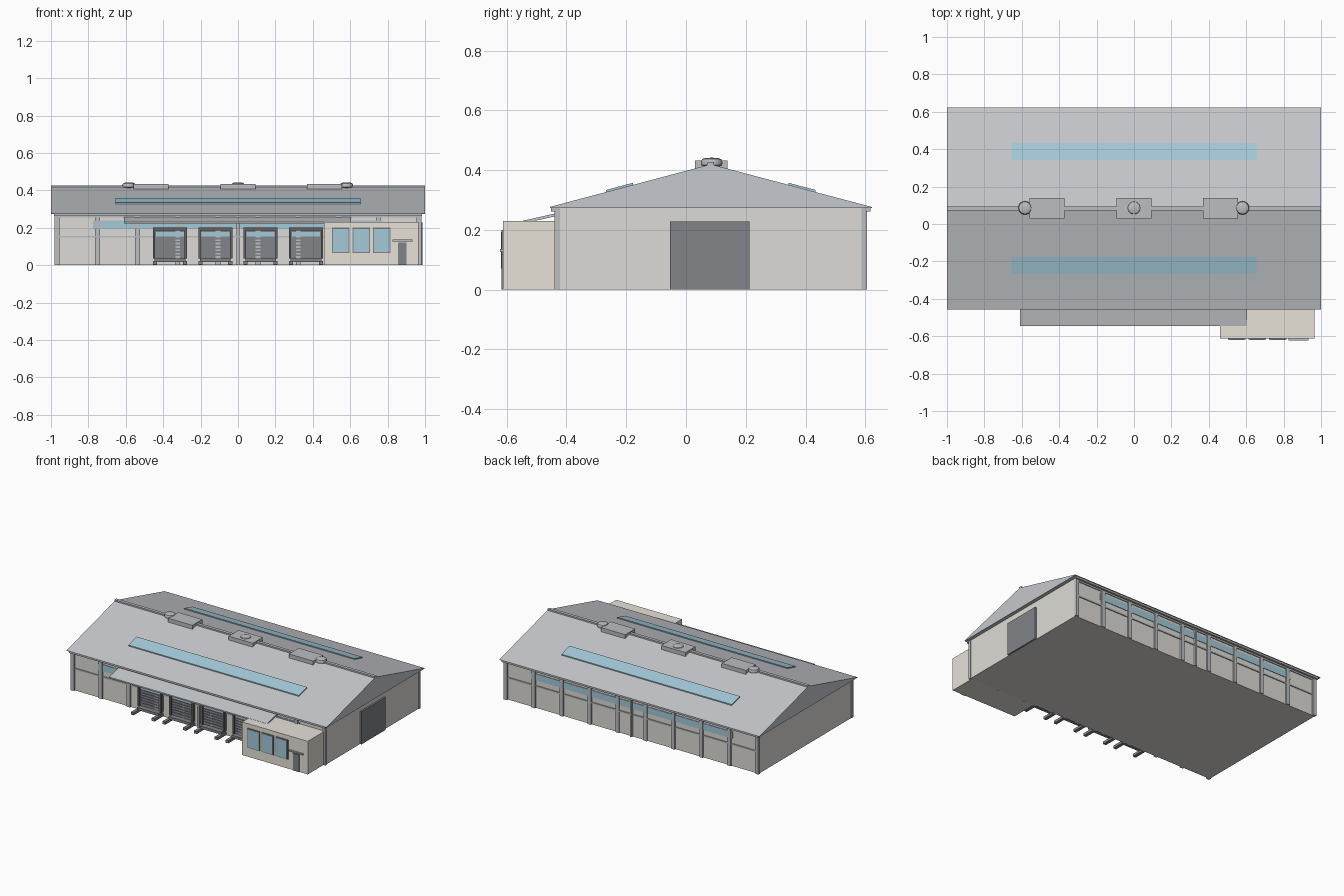
import bpy, bmesh, math

if "Cube" in bpy.data.objects:
    bpy.data.objects.remove(bpy.data.objects["Cube"])

def material(name, rgb):
    m = bpy.data.materials.new(name)
    m.diffuse_color = (*rgb, 1)
    m.use_nodes = True
    m.node_tree.nodes["Principled BSDF"].inputs["Base Color"].default_value = m.diffuse_color
    return m

WALL = material("wall_panel", (0.72, 0.71, 0.67))
OFFICE = material("office_render", (0.80, 0.76, 0.69))
ROOF = material("roof_metal", (0.56, 0.58, 0.61))
STEEL = material("steel", (0.50, 0.51, 0.53))
DARK = material("dark_metal", (0.22, 0.23, 0.25))
RUBBER = material("rubber", (0.13, 0.13, 0.14))
GLASS = material("glass", (0.37, 0.59, 0.69))

def make(name, verts, faces, mat):
    me = bpy.data.meshes.new(name)
    me.from_pydata(verts, [], faces)
    bm = bmesh.new()
    bm.from_mesh(me)
    bmesh.ops.recalc_face_normals(bm, faces=bm.faces)
    bm.to_mesh(me)
    bm.free()
    me.materials.append(mat)
    ob = bpy.data.objects.new(name, me)
    bpy.context.collection.objects.link(ob)
    return ob

def extrude_x(name, profile, x0, x1, mat):
    """Closed (y, z) profile extruded along x."""
    n = len(profile)
    verts = [(x, y, z) for x in (x0, x1) for y, z in profile]
    faces = [tuple(range(n)), tuple(range(n, 2 * n))]
    faces += [(i, (i + 1) % n, n + (i + 1) % n, n + i) for i in range(n)]
    return make(name, verts, faces, mat)

def box(name, x0, x1, y0, y1, z0, z1, mat):
    return extrude_x(name, [(y0, z0), (y1, z0), (y1, z1), (y0, z1)], x0, x1, mat)

def lathe(name, profile, x, y, mat, n=24):
    bm = bmesh.new()
    vs = [bm.verts.new((x + r, y, z)) for r, z in profile]
    es = [bm.edges.new(p) for p in zip(vs, vs[1:])]
    bmesh.ops.spin(bm, geom=vs + es, cent=(x, y, 0), axis=(0, 0, 1), angle=math.tau, steps=n)
    bmesh.ops.remove_doubles(bm, verts=bm.verts, dist=1e-5)
    bmesh.ops.recalc_face_normals(bm, faces=bm.faces)
    me = bpy.data.meshes.new(name)
    bm.to_mesh(me)
    bm.free()
    me.materials.append(mat)
    ob = bpy.data.objects.new(name, me)
    bpy.context.collection.objects.link(ob)
    bpy.context.view_layer.objects.active = ob
    ob.select_set(True)
    bpy.ops.object.shade_smooth_by_angle(angle=math.radians(40))
    ob.select_set(False)

RIDGE_Y, RIDGE_Z, EAVE_Z, HALF = 0.083, 0.42, 0.277, 0.539
SLOPE = (RIDGE_Z - EAVE_Z) / HALF
YF, YB = -0.427, 0.593          # front and back wall faces

# Main hall and solid gabled roof
box("hall_walls", -0.975, 0.975, YF, YB, 0, EAVE_Z, WALL)
extrude_x("gable_roof", [(RIDGE_Y - HALF, EAVE_Z - 0.003), (RIDGE_Y + HALF, EAVE_Z - 0.003),
                         (RIDGE_Y + HALF, EAVE_Z), (RIDGE_Y, RIDGE_Z),
                         (RIDGE_Y - HALF, EAVE_Z)], -1, 1, ROOF)
box("ridge_cap", -1, 1, RIDGE_Y - 0.011, RIDGE_Y + 0.011, RIDGE_Z - 0.008, RIDGE_Z + 0.007, STEEL)

# Long-side details: columns, girts, strip window, gutter, downspouts
for side, wall, s in (("front", YF, -1), ("back", YB, 1)):
    def out(name, x0, x1, d0, d1, z0, z1, mat):
        ya, yb = sorted((wall + s * d0, wall + s * d1))
        box(f"{side}_{name}", x0, x1, ya, yb, z0, z1, mat)
    for i in range(10):
        x = -0.967 + i * 1.934 / 9
        out(f"column_{i}", x - 0.013, x + 0.013, -0.005, 0.010, 0, EAVE_Z, STEEL)
    for z in (0.152, 0.259):
        out("girt", -0.955, 0.955, -0.004, 0.006, z - 0.005, z + 0.005, STEEL)
    out("strip_window", -0.775, 0.775, -0.004, 0.004, 0.192, 0.238, GLASS)
    out("gutter", -0.985, 0.985, 0.010, 0.024, 0.262, 0.275, STEEL)
    for x in (-0.972, 0, 0.972):
        out("downspout", x - 0.007, x + 0.007, 0, 0.013, 0, 0.265, STEEL)

    # Skylight lying on the roof slope
    d = (0.26, 0.35)
    pts = [(RIDGE_Y + s * k, RIDGE_Z - k * SLOPE + h)
           for k, h in ((d[0], -0.003), (d[1], -0.003), (d[1], 0.007), (d[0], 0.007))]
    extrude_x(f"{side}_skylight", pts, -0.655, 0.655, GLASS)

# Ridge vents and turbine caps
for x in (-0.465, 0, 0.463):
    box("ridge_vent", x - 0.093, x + 0.093, 0.030, 0.139, 0.405, 0.433, STEEL)
for x in (-0.583, 0, 0.58):
    lathe("turbine_vent", [(0, 0.39), (0.026, 0.39), (0.027, 0.413), (0.035, 0.417),
                           (0.036, 0.428), (0.032, 0.437), (0.022, 0.441), (0, 0.442)],
          x, RIDGE_Y + 0.003, STEEL)

# Large sliding door on the right end
box("side_door", 0.97, 0.987, -0.053, 0.213, 0.001, 0.228, DARK)

# Sloped canopy over the docks
extrude_x("dock_canopy", [(-0.545, 0.222), (YF + 0.005, 0.249), (YF + 0.005, 0.259),
                          (-0.545, 0.231)], -0.61, 0.605, ROOF)

# Loading docks
for i in range(4):
    c = -0.364 + i * 0.2425
    box("dock_door", c - 0.08, c + 0.08, YF - 0.010, YF, 0.035, 0.19, DARK)
    for k in range(6):
        z = 0.048 + k * 0.018
        box("dock_door_rib", c - 0.08, c + 0.08, YF - 0.014, YF, z, z + 0.009, DARK)
    box("dock_door_window", c - 0.075, c + 0.075, YF - 0.015, YF, 0.152, 0.178, GLASS)
    box("dock_seal_top", c - 0.09, c + 0.09, YF - 0.025, YF, 0.184, 0.201, RUBBER)
    box("dock_leveler", c - 0.082, c + 0.082, YF - 0.045, YF, 0.018, 0.036, DARK)
    for s in (-1, 1):
        x = c + s * 0.085
        box("dock_seal_side", x - 0.006, x + 0.006, YF - 0.025, YF, 0.036, 0.201, RUBBER)
        x = c + s * 0.08
        box("dock_guide", x - 0.011, x + 0.011, YF - 0.10, YF, 0.004, 0.022, DARK)

# Office block with windows and entrance
OY = -0.612
box("office_block", 0.46, 0.965, OY, YF, 0, 0.23, OFFICE)
for x in (0.55, 0.659, 0.768):
    box("office_window_frame", x - 0.047, x + 0.047, OY - 0.006, OY + 0.004, 0.065, 0.2, DARK)
    box("office_window_glass", x - 0.041, x + 0.041, OY - 0.008, OY, 0.071, 0.194, GLASS)
box("office_door", 0.855, 0.902, OY - 0.006, OY + 0.004, 0.001, 0.12, DARK)
box("entrance_canopy", 0.825, 0.932, OY - 0.010, OY + 0.004, 0.127, 0.136, STEEL)
